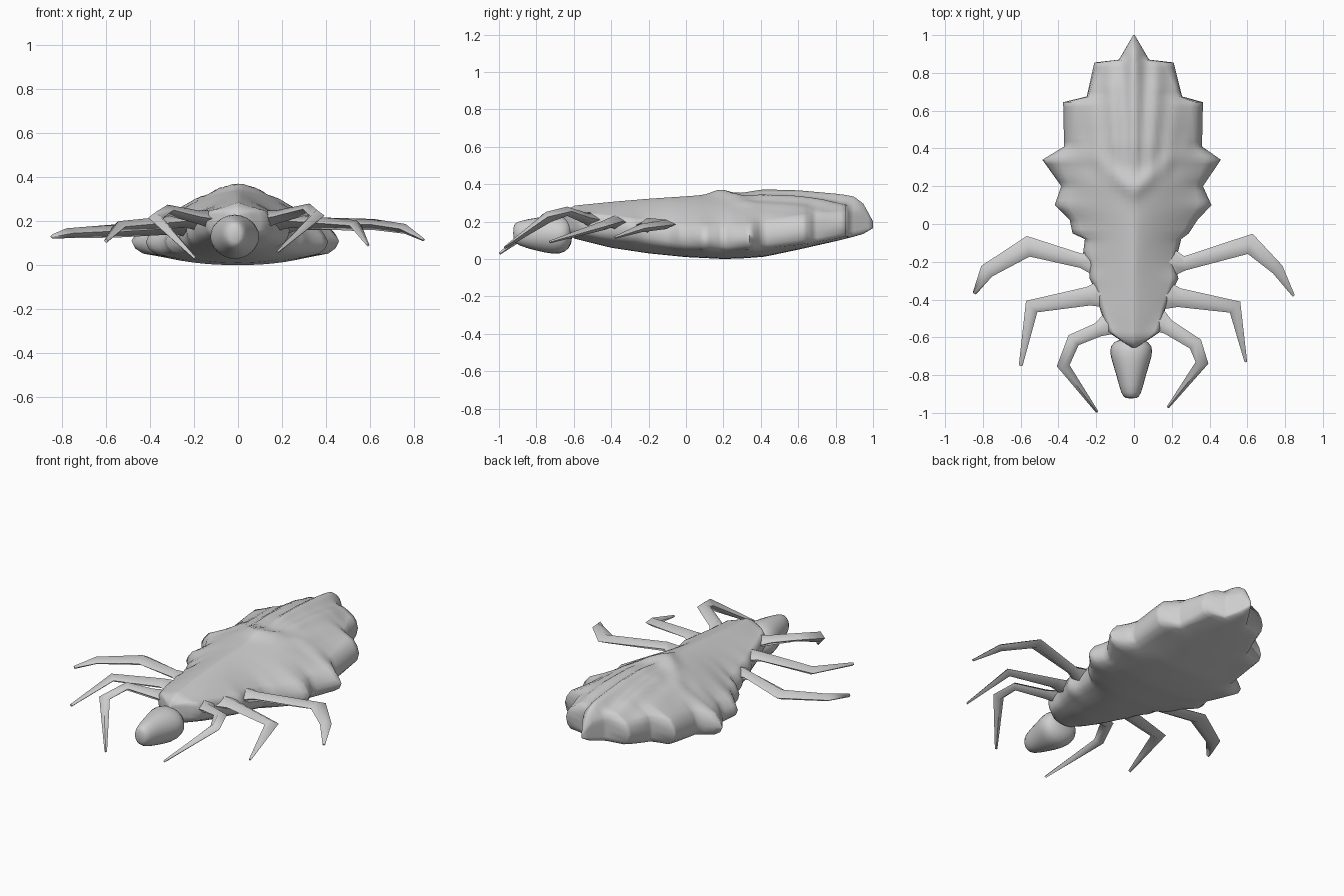
import bpy, bmesh, math
from mathutils import Vector

grey = bpy.data.materials.new("plain_grey")
grey.diffuse_color = (0.62, 0.62, 0.62, 1)


def interp(table, y, col=1):
    if y <= table[0][0]:
        return table[0][col]
    for a, b in zip(table, table[1:]):
        if y <= b[0]:
            t = (y - a[0]) / (b[0] - a[0])
            return a[col] + (b[col] - a[col]) * t
    return table[-1][col]


def loft(name, rings, angle=40, subdiv=0):
    """Skin a list of equal rings and close both ends."""
    bm = bmesh.new()
    vs = [[bm.verts.new(p) for p in r] for r in rings]
    n = len(rings[0])
    for a, b in zip(vs, vs[1:]):
        for i in range(n):
            j = (i + 1) % n
            bm.faces.new((a[i], a[j], b[j], b[i]))
    bm.faces.new(vs[0][::-1])
    bm.faces.new(vs[-1])
    bmesh.ops.recalc_face_normals(bm, faces=bm.faces)
    me = bpy.data.meshes.new(name)
    bm.to_mesh(me)
    bm.free()
    me.materials.append(grey)
    ob = bpy.data.objects.new(name, me)
    bpy.context.collection.objects.link(ob)
    if subdiv:
        ob.modifiers.new("smooth", 'SUBSURF').levels = subdiv
        ob.modifiers["smooth"].render_levels = subdiv
    bpy.ops.object.select_all(action='DESELECT')
    ob.select_set(True)
    bpy.context.view_layer.objects.active = ob
    bpy.ops.object.shade_smooth_by_angle(angle=math.radians(angle))
    return ob


# Body: toothed outline (y, right half width, left half width)
outline = [(-0.655, 0.01, 0.01), (-0.62, 0.065, 0.065), (-0.57, 0.14, 0.14),
           (-0.45, 0.165, 0.18), (-0.34, 0.21, 0.21), (-0.29, 0.235, 0.235),
           (-0.22, 0.22, 0.24), (-0.16, 0.23, 0.27), (-0.08, 0.25, 0.26),
           (-0.05, 0.29, 0.325), (0.02, 0.335, 0.34), (0.1, 0.41, 0.42),
           (0.2, 0.365, 0.385), (0.34, 0.46, 0.485), (0.41, 0.36, 0.37),
           (0.645, 0.365, 0.375), (0.675, 0.255, 0.25), (0.855, 0.21, 0.21),
           (0.87, 0.08, 0.08), (1.0, 0.004, 0.004)]
# (y, crest, belly, edge top, edge bottom, roundness of the back)
heights = [(-0.655, 0.25, 0.16, 0.23, 0.17, 1.2), (-0.6, 0.285, 0.11, 0.25, 0.15, 1.2),
           (-0.4, 0.305, 0.06, 0.22, 0.13, 1.25), (-0.2, 0.322, 0.03, 0.19, 0.1, 1.25),
           (0.0, 0.335, 0.01, 0.155, 0.065, 1.35), (0.2, 0.35, 0.0, 0.145, 0.055, 1.5),
           (0.3, 0.348, 0.003, 0.15, 0.06, 1.5), (0.42, 0.36, 0.012, 0.17, 0.065, 1.5),
           (0.6, 0.355, 0.05, 0.21, 0.08, 1.5), (0.8, 0.337, 0.095, 0.24, 0.11, 1.5),
           (0.9, 0.325, 0.12, 0.25, 0.135, 1.5), (0.95, 0.29, 0.135, 0.24, 0.15, 1.5),
           (1.0, 0.2, 0.165, 0.19, 0.17, 1.5)]


def relief(x, y):
    """Chevron hump and the folds fanning out behind it."""
    x = abs(x)
    d = y - 0.18 - 0.8 * x
    z = 0.022 * math.exp(-(d / 0.055) ** 2 - (x / 0.2) ** 2)
    if y > 0.2:
        t = min((y - 0.2) / 0.6, 1)
        fade = min(t * 3, 1) * min((1.0 - y) / 0.15, 1)
        z += 0.012 * fade * math.exp(-(x / 0.17) ** 2) * math.cos(
            2 * math.pi * x / (0.08 + 0.05 * t))
    return z


def body_ring(y):
    crest, belly, et, eb, power = (interp(heights, y, c) for c in range(1, 6))
    mid = (et + eb) / 2

    def px(u):
        col = 1 if u > 0 else 2
        w = interp(outline, y, col)
        ws = sum(interp(outline, y + k * 0.03, col) for k in range(-4, 5)) / 9
        ws = min(ws, w * 1.3)
        return u * (ws + (w - ws) * abs(u) ** 3)

    us = [-0.92 + 1.84 * i / 28 for i in range(29)]
    top = [(px(u), y, et + (crest - et) * (1 - abs(u) ** power) + relief(px(u), y))
           for u in us]
    low = [(px(u), y, eb + (belly - eb) * (1 - abs(u) ** 2.2))
           for u in us[::-2]]
    # rounded rim: three points on each side
    rim = [(0.975, mid + (et - mid) * 0.65), (1, mid), (0.975, mid + (eb - mid) * 0.7)]
    right = [(px(u), y, z) for u, z in rim]
    left = [(px(-u), y, z) for u, z in rim[::-1]]
    return top + right + low + left


stations = []
for a, b in zip(outline, outline[1:]):
    n = max(1, round((b[0] - a[0]) / 0.025))
    stations += [a[0] + (b[0] - a[0]) * i / n for i in range(n)]
stations.append(1.0)
loft("body", [body_ring(y) for y in stations], angle=75)

# Head: egg shape lofted along y (y, half width, low z, high z)
head = [(-0.925, 0.03, 0.1, 0.18), (-0.905, 0.055, 0.07, 0.205),
        (-0.8, 0.08, 0.04, 0.225), (-0.7, 0.116, 0.018, 0.238),
        (-0.645, 0.12, 0.03, 0.228), (-0.605, 0.07, 0.08, 0.2)]
loft("head", [[(-0.015 + w * math.cos(k * math.pi / 6), y,
                (lo + hi) / 2 + (hi - lo) / 2 * math.sin(k * math.pi / 6))
               for k in range(12)] for y, w, lo, hi in head], 60, 1)


def leg(name, path):
    """Tapered four-sided limb; each point is x, y, z, width, height."""
    pts = [Vector(p[:3]) for p in path]
    rings = []
    for i, p in enumerate(path):
        d_in = (pts[i] - pts[max(i - 1, 0)]).normalized()
        d_out = (pts[min(i + 1, len(pts) - 1)] - pts[i]).normalized()
        d = (d_in + d_out).normalized()
        side = Vector((-d.y, d.x, 0)).normalized()
        up = d.cross(side).normalized()
        if up.z < 0:
            up = -up
        s, h = side * p[3] / 2, up * p[4] / 2
        rings.append([pts[i] + s, pts[i] + h, pts[i] - s, pts[i] - h])
    loft(name, rings, 85)


# Legs, three on each side, flared where they join the body
leg("right_rear_leg", [(0.16, -0.2, 0.17, 0.2, 0.1), (0.27, -0.208, 0.19, 0.075, 0.06),
                       (0.615, -0.105, 0.185, 0.11, 0.05),
                       (0.76, -0.24, 0.165, 0.065, 0.045),
                       (0.845, -0.38, 0.115, 0.014, 0.014)])
leg("left_rear_leg", [(-0.16, -0.2, 0.16, 0.2, 0.1), (-0.28, -0.195, 0.17, 0.075, 0.06),
                      (-0.56, -0.118, 0.155, 0.11, 0.06),
                      (-0.78, -0.25, 0.145, 0.08, 0.045),
                      (-0.845, -0.368, 0.13, 0.02, 0.02)])
leg("right_middle_leg", [(0.12, -0.37, 0.19, 0.18, 0.09), (0.24, -0.39, 0.2, 0.1, 0.06),
                         (0.535, -0.44, 0.18, 0.08, 0.05),
                         (0.592, -0.73, 0.09, 0.014, 0.014)])
leg("left_middle_leg", [(-0.12, -0.36, 0.19, 0.18, 0.09), (-0.24, -0.382, 0.2, 0.1, 0.06),
                        (-0.542, -0.437, 0.175, 0.085, 0.05),
                        (-0.6, -0.75, 0.11, 0.02, 0.02)])
leg("right_front_leg", [(0.08, -0.48, 0.2, 0.16, 0.09), (0.18, -0.545, 0.22, 0.08, 0.06),
                        (0.325, -0.635, 0.255, 0.075, 0.05),
                        (0.36, -0.735, 0.225, 0.068, 0.06),
                        (0.18, -0.97, 0.06, 0.014, 0.014)])
leg("left_front_leg", [(-0.08, -0.5, 0.2, 0.16, 0.09), (-0.19, -0.56, 0.22, 0.075, 0.06),
                       (-0.32, -0.615, 0.25, 0.075, 0.05),
                       (-0.375, -0.75, 0.215, 0.068, 0.06),
                       (-0.195, -0.995, 0.03, 0.014, 0.014)])
